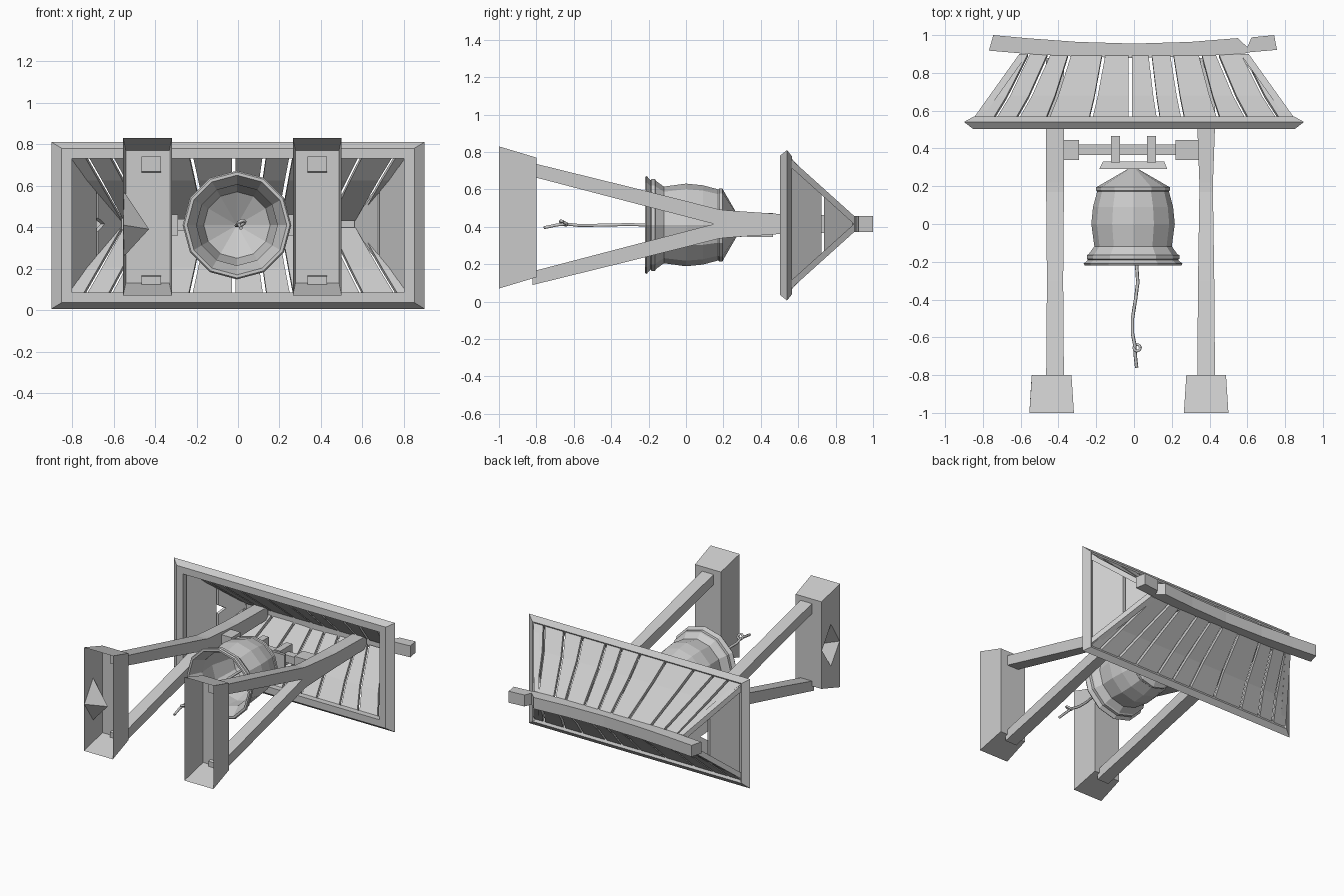
import bpy, bmesh, math
from mathutils import Vector

if "Cube" in bpy.data.objects:
    bpy.data.objects.remove(bpy.data.objects["Cube"])

ZC = 0.415  # depth centre of the lying bell tower (its height runs along +y)


def finish(name, bm, recalc=True):
    if recalc:
        bmesh.ops.recalc_face_normals(bm, faces=bm.faces)
    me = bpy.data.meshes.new(name)
    bm.to_mesh(me)
    bm.free()
    ob = bpy.data.objects.new(name, me)
    bpy.context.collection.objects.link(ob)
    return ob


def loft(name, rings, caps=True, closed=False):
    """Skin a list of equal-length vertex rings."""
    bm = bmesh.new()
    vs = [[bm.verts.new(p) for p in r] for r in rings]
    n = len(rings[0])
    pairs = list(zip(vs, vs[1:])) + ([(vs[-1], vs[0])] if closed else [])
    for a, b in pairs:
        for i in range(n):
            j = (i + 1) % n
            bm.faces.new((a[i], a[j], b[j], b[i]))
    if caps and not closed:
        bm.faces.new(vs[0])
        bm.faces.new(vs[-1])
    return finish(name, bm)


def ring_y(y, x0, x1, z0, z1):
    return [(x0, y, z0), (x1, y, z0), (x1, y, z1), (x0, y, z1)]


def ring_x(xb, xt, y0, y1, hw):
    return [(xb, y0, ZC - hw), (xt, y1, ZC - hw), (xt, y1, ZC + hw), (xb, y0, ZC + hw)]


def box(name, x0, x1, y0, y1, z0, z1):
    return loft(name, [ring_y(y0, x0, x1, z0, z1), ring_y(y1, x0, x1, z0, z1)])


def tube(name, pts, r, sides=6):
    cu = bpy.data.curves.new(name, 'CURVE')
    cu.dimensions = '3D'
    cu.bevel_depth = r
    cu.bevel_resolution = 1
    cu.use_fill_caps = True
    sp = cu.splines.new('POLY')
    sp.points.add(len(pts) - 1)
    for p, c in zip(sp.points, pts):
        p.co = (*c, 1)
    ob = bpy.data.objects.new(name, cu)
    bpy.context.collection.objects.link(ob)
    return ob


# Hollow tapered feet, open underneath; the left one has a dent in its outer side
def foot(name, cx, dent):
    bm = bmesh.new()
    lo = [bm.verts.new(p) for p in ring_y(-1, cx - .118, cx + .118, .07, .83)]
    hi = [bm.verts.new(p) for p in ring_y(-.8, cx - .105, cx + .105, .13, .77)]
    bm.faces.new(hi[::-1])
    for i in range(4):
        j = (i + 1) % 4
        if i == 3 and dent:
            apex = bm.verts.new((cx + .007, -.9, .39))
            e0 = bm.verts.new((cx - .112, -.9, .57))
            e1 = bm.verts.new((cx - .112, -.9, .26))
            m0 = bm.verts.new((cx - .117, -.995, .41))
            m1 = bm.verts.new((cx - .106, -.805, .41))
            for a, b in ((e0, m0), (m0, e1), (e1, m1), (m1, e0)):
                bm.faces.new((a, b, apex))
            bm.faces.new((lo[3], hi[3], e0))
            bm.faces.new((lo[0], hi[0], e1))
            bm.faces.new((lo[3], e0, m0))
            bm.faces.new((lo[0], m0, e1))
            bm.faces.new((hi[3], e0, m1))
            bm.faces.new((hi[0], m1, e1))
            bm.faces.new((lo[3], m0, lo[0]))
            bm.faces.new((hi[3], m1, hi[0]))
        else:
            bm.faces.new((lo[i], lo[j], hi[j], hi[i]))
    return finish(name, bm)


for side, cx in (("left", -.436), ("right", .382)):
    foot(side + "_foot", cx, side == "left")
    # Splayed legs meeting in one post
    px = cx + .018 if side == "left" else cx
    w = .047
    n = w if side == "left" else .036
    for tag, s in (("upper", 1), ("lower", -1)):
        def leg(y, w, a, b):
            z = sorted((ZC + s * a, ZC + s * b))
            return ring_y(y, px - w, px + w, *z)
        loft(f"{side}_{tag}_leg", [leg(-.82, w, .253, .326), leg(-.3, .043, .117, .198),
                                   leg(.17, n, -.005, .08)])
    loft(side + "_post", [ring_y(.16, px - n, px + n, ZC - .08, ZC + .08),
                          ring_y(.22, px - n, px + n, ZC - .073, ZC + .073),
                          ring_y(.52, px - w, px + w, ZC - .052, ZC + .052),
                          ring_y(.88, px - w, px + w, ZC - .045, ZC + .045)])

# Eave frame: a four-sided ring swept from a bevelled profile
FZ = .408
prof = [(.90, .402, .54), (.85, .372, .502), (.80, .322, .502), (.80, .322, .545), (.85, .367, .568)]
loft("eave_frame", [ring_y(y, -x, x, FZ - z, FZ + z) for x, z, y in prof], closed=True)

# Roof boards with narrow gaps, on both slopes: (eave x, ridge x) of each gap
gaps = [(-.86, -.575), (-.74, -.56), (-.62, -.45), (-.46, -.34), (-.23, -.16), (-.02, -.02),
        (.13, .085), (.26, .20), (.45, .35), (.60, .44), (.765, .575), (.86, .59)]
slope = [(.555, .36, 0), (.68, .228, .42), (.90, .035, 1)]
for tag, s in (("upper", 1), ("lower", -1)):
    for k, ((a0, a1), (b0, b1)) in enumerate(zip(gaps, gaps[1:])):
        rings = []
        g = .009
        for y, d, t in slope:
            x0 = a0 + (a1 - a0) * t + g
            x1 = b0 + (b1 - b0) * t - g
            if x1 - x0 < .004:
                x1 = x0 + .004
            z, zi = ZC + s * d, ZC + s * (d - .018)
            rings.append([(x0, y, z), (x1, y, z), (x1, y - .016, zi), (x0, y - .016, zi)])
        loft(f"{tag}_roof_board_{k}", rings)

# Hip ends: corner rafters and two boards each, the left upper board is chipped
for tag, sx in (("left", -1), ("right", 1)):
    for s in (1, -1):
        a, b = (.835, .55, .335), (.585, .90, .02)
        rings = []
        for x, y, d in (a, b):
            rings.append(ring_y(y, sx * x - .022, sx * x + .022,
                                ZC + s * d - .022, ZC + s * d + .022))
        loft(f"{tag}_hip_rafter_{s + 1}", rings)

    def hip(name, outline):
        def at(off):
            return [(sx * (.825 - (y - .56) * .74 - off), y, ZC + z) for z, y in outline]
        loft(name, [at(0), at(.02)])
    hip(tag + "_lower_hip_board", [(-.325, .54), (.325, .54), (.175, .725), (-.175, .725)])
    chip = [(.03, .737), (0, .78), (-.035, .737)] if sx < 0 else []
    hip(tag + "_upper_hip_board", [(.17, .737)] + chip + [(-.17, .737), (-.03, .89), (.03, .89)])

# Sagging ridge beam with a broken notch near the right end
ridge = [(-.768, -.745, .918, 1.0), (-.56, -.56, .90, .983), (-.3, -.3, .886, .964),
         (0, 0, .879, .955), (.3, .3, .886, .964), (.55, .55, .90, .984),
         (.60, .60, .905, .936), (.60, .622, .908, .988), (.757, .742, .922, 1.0)]
loft("ridge_beam", [ring_x(a, b, y0, y1, .042) for a, b, y0, y1 in ridge])

# Crossbar carrying the bell
box("left_bar_block", -.375, -.29, .34, .445, .36, .46)
box("right_bar_block", .22, .345, .34, .445, .36, .46)
box("bar", -.30, .23, .365, .42, .382, .438)
for tag, x in (("left", -.098), ("right", .092)):
    box(tag + "_strap", x - .024, x + .024, .325, .465, .345, .475)
loft("hanger_plate", [ring_y(.29, -.185, .177, .345, .475), ring_y(.33, -.165, .16, .355, .465)])

# Twelve-sided bell, outer skin then inner skin
bell = [(.012, .30), (.185, .20), (.195, .195), (.195, .178), (.19, .172), (.212, .09), (.221, 0),
        (.205, -.118), (.235, -.16), (.245, -.165), (.245, -.185), (.238, -.19), (.262, -.21),
        (.255, -.22), (.24, -.22), (.195, -.13), (.205, 0), (.16, .175), (.012, .265)]
N = 12
rings = [[(-.005 + r * math.sin(math.tau * i / N), y, .41 + r * math.cos(math.tau * i / N))
          for i in range(N)] for r, y in bell]
loft("bell", rings)

# Pull rope with a knot
tube("rope", [(-.005, .27, .41), (0, -.1, .41), (.014, -.22, .41), (.02, -.31, .412), (.008, -.40, .41),
              (-.008, -.50, .408), (-.008, -.58, .408), (.004, -.64, .415), (.006, -.69, .41),
              (.014, -.76, .395)], .009)
tube("rope_knot", [(.016 + .018 * math.cos(t), -.655 + .018 * math.sin(t), .42 + .012 * math.cos(t + 1))
                   for t in [math.tau * i / 8 for i in range(9)]], .008)
